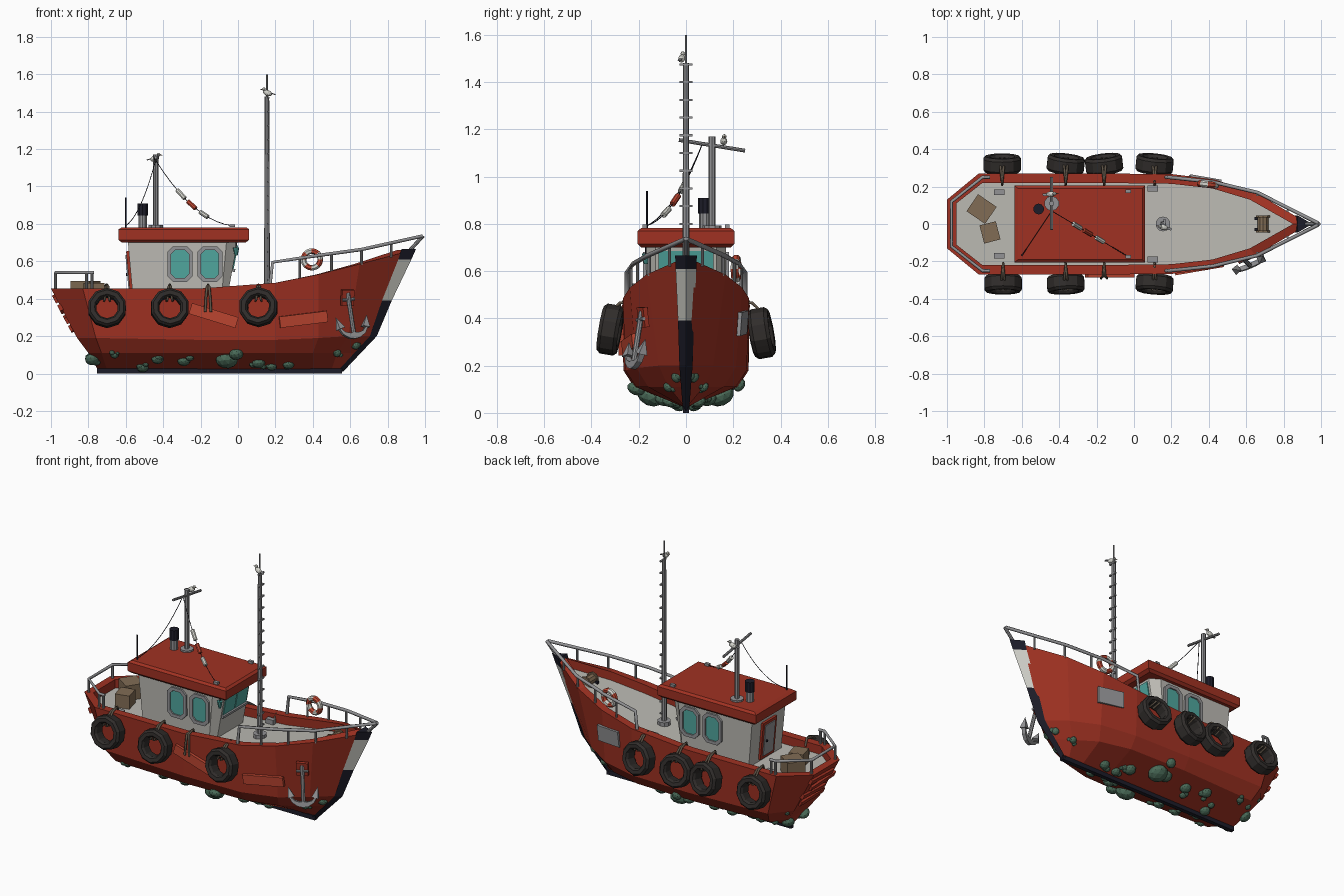
import bpy, bmesh, math, random
from mathutils import Vector, Matrix, Euler

if "Cube" in bpy.data.objects:
    bpy.data.objects.remove(bpy.data.objects["Cube"])
random.seed(4)
mats = {}
for n, c in dict(red=(.35, .031, .016), pale=(.50, .49, .45), dark=(.012, .012, .022), steel=(.29, .29, .30),
                 teal=(.08, .38, .34), rubber=(.03, .026, .024), rope=(.11, .085, .06), wood=(.22, .15, .09),
                 green=(.07, .15, .10), orange=(.5, .06, .03), white=(.65, .65, .6)).items():
    mats[n] = bpy.data.materials.new(n)
    mats[n].diffuse_color = (*c, 1)

def finish(name, bm, mat):
    bmesh.ops.remove_doubles(bm, verts=bm.verts, dist=1e-5)
    bmesh.ops.recalc_face_normals(bm, faces=bm.faces)
    me = bpy.data.meshes.new(name)
    bm.to_mesh(me); bm.free()
    me.materials.append(mats[mat])
    ob = bpy.data.objects.new(name, me)
    bpy.context.collection.objects.link(ob)
    return ob

def place(loc, rot=(0, 0, 0)):
    return Matrix.Translation(loc) @ Euler(rot).to_matrix().to_4x4()

def loft(name, rings, mat, close=False, caps=True, m=Matrix()):
    bm = bmesh.new()
    vs = [[bm.verts.new(m @ Vector(p)) for p in r] for r in rings]
    k, n = len(vs), len(vs[0])
    for i in range(k if close else k - 1):
        a, b = vs[i], vs[(i + 1) % k]
        for j in range(n):
            bm.faces.new((a[j], a[(j + 1) % n], b[(j + 1) % n], b[j]))
    if caps and not close:
        bm.faces.new(vs[0]); bm.faces.new(vs[-1])
    return finish(name, bm, mat)

def box(name, loc, size, mat, rot=(0, 0, 0)):
    bm = bmesh.new()
    bmesh.ops.create_cube(bm, size=1, matrix=place(loc, rot) @ Matrix.Diagonal((*size, 1)))
    return finish(name, bm, mat)

def cyl(name, a, b, r, mat, r2=None, n=8):
    a, b = Vector(a), Vector(b)
    bm = bmesh.new()
    m = Matrix.Translation((a + b) / 2) @ (b - a).to_track_quat('Z', 'Y').to_matrix().to_4x4()
    bmesh.ops.create_cone(bm, cap_ends=True, segments=n, radius1=r, radius2=r if r2 is None else r2,
                          depth=(b - a).length, matrix=m)
    return finish(name, bm, mat)

def blob(name, loc, size, mat, rot=(0, 0, 0), sub=2):
    bm = bmesh.new()
    bmesh.ops.create_icosphere(bm, subdivisions=sub, radius=1, matrix=place(loc, rot) @ Matrix.Diagonal((*size, 1)))
    return finish(name, bm, mat)

def tube(name, pts, r, mat):
    cu = bpy.data.curves.new(name, 'CURVE')
    cu.dimensions, cu.bevel_depth, cu.bevel_resolution, cu.use_fill_caps = '3D', r, 1, True
    sp = cu.splines.new('POLY')
    sp.points.add(len(pts) - 1)
    for p, q in zip(sp.points, pts):
        p.co = (*q, 1)
    cu.materials.append(mats[mat])
    ob = bpy.data.objects.new(name, cu)
    bpy.context.collection.objects.link(ob)

def lathe(name, prof, n, mat, m, jag=0, part=(0, 1)):
    # profile (radius, height) swept round the local Y axis
    full = part == (0, 1)
    rings = []
    for i in range(n if full else n + 1):
        a = 2 * math.pi * (part[0] + (part[1] - part[0]) * i / n)
        rings.append([(r * math.cos(a) * (1 + jag * (i % 2)), h, r * math.sin(a) * (1 + jag * (i % 2))) for r, h in prof])
    return loft(name, rings, mat, close=full, m=m)

# hull: levels of plan outlines from keel to deck edge
keel = [(-.75, 0, .02), (-.75, 0, .02), (-.7, 0, .02), (-.2, 0, .02), (.2, 0, .02), (.4, 0, .02), (.5, 0, .02), (.55, 0, .02)]
low = [(-.8, 0, .11), (-.8, .11, .11), (-.73, .2, .11), (-.2, .22, .11), (.2, .21, .11), (.4, .16, .11), (.53, .075, .11), (.64, 0, .11)]
chine = [(-.86, 0, .19), (-.86, .13, .19), (-.76, .255, .19), (-.2, .265, .18), (.2, .257, .18), (.43, .21, .19), (.59, .115, .2), (.73, 0, .2)]
gun = [(-1, 0, .455), (-1, .13, .455), (-.83, .27, .455), (-.2, .27, .455), (.2, .267, .485), (.43, .238, .53), (.65, .168, .585), (.935, 0, .66)]
inner = [(-.95, 0), (-.95, .11), (-.81, .22), (-.2, .22), (.2, .215), (.42, .19), (.62, .13), (.85, 0)]
rim = [(x, y, g[2]) for (x, y), g in zip(inner, gun)]
edge = [(x, y, z - .055) for x, y, z in rim]
both = lambda half: half + [(x, -y, z) for x, y, z in half[-2:0:-1]]
hull = loft("hull", [both(h) for h in (keel, low, chine, gun, rim, edge)], 'red', caps=False)
loft("deck", [[(x, -y, z), (x, y, z), (x, y, z - .02), (x, -y, z - .02)] for x, y, z in edge[1:]], 'pale')
box("keel_bar", (-.1, 0, .014), (1.31, .026, .028), 'dark')
bpy.context.view_layer.update()
def hull_side(x, s, z):
    # point on the hull skin at x, z on side s
    ok, p, nrm, i = hull.ray_cast((x, s, z), (0, -s, 0))
    return (p, nrm) if ok and p.y * s >= 0 else (None, None)

# stem plate in three colours: x, z, setback, half width
stem = [(.55, .01, .02, .013), (.73, .2, .025, .028), (.81, .39, .04, .034), (.915, .61, .058, .044), (.94, .667, .065, .046)]
tri = [[(x + .012, 0, z), (x - b, w, z), (x - b, -w, z)] for x, z, b, w in stem]
for n, a, b, c in (("stem_lower", 0, 3, 'dark'), ("stem_band", 2, 4, 'white'), ("stem_cap", 3, 5, 'dark')):
    loft(n, tri[a:b], c)

# wheelhouse and roof
def plan(x0, xc, x1, yw, yf, z):
    return [(x0, -yw, z), (xc, -yw, z), (x1, -yf, z), (x1, yf, z), (xc, yw, z), (x0, yw, z)]
loft("wheelhouse", [plan(-.56, -.09, -.06, .165, .13, .39), plan(-.59, -.06, .0, .17, .13, .72)], 'pale')
rect = lambda x0, x1, y, z: [(x0, -y, z), (x1, -y, z), (x1, y, z), (x0, y, z)]
loft("roof", [rect(-.62, .04, .19, .70), rect(-.64, .06, .205, .715), rect(-.64, .06, .205, .77), rect(-.62, .045, .19, .782)], 'red')
for y in (-.175, .175):
    box("roof_lug", (-.03, y, .79), (.03, .02, .015), 'steel')

def octo(w, h, c, y):
    return [(sx * (w - (c if k else 0)), y, sz * (h - (0 if k else c)))
            for sx, sz, ks in ((1, 1, (0, 1)), (-1, 1, (1, 0)), (-1, -1, (0, 1)), (1, -1, (1, 0))) for k in ks]
def window(m, w, h):
    loft("window_frame", [octo(w, h, .03, -.01), octo(w, h, .03, .014), octo(w - .02, h - .02, .022, .014), octo(w - .02, h - .02, .022, -.01)], 'steel', close=True, m=m)
    loft("window_glass", [octo(w - .019, h - .019, .022, -.008), octo(w - .019, h - .019, .022, .005)], 'teal', m=m)
for s in (-1, 1):
    for x in (-.31, -.15):
        window(place((x, s * .168, .585), (0, 0, 0 if s > 0 else math.pi)), .067, .095)
    box("front_window", (-.022, s * .06, .625), (.022, .112, .125), 'teal', (0, .18, 0))
box("front_window_sill", (-.03, 0, .553), (.03, .25, .016), 'steel', (0, .18, 0))
box("door_frame", (-.575, 0, .535), (.025, .14, .24), 'red', (0, -.09, 0))
box("door_panel", (-.577, 0, .535), (.032, .1, .2), 'steel', (0, -.09, 0))
cyl("door_handle", (-.6, .03, .53), (-.57, .03, .53), .008, 'dark')

# roof fittings
cyl("chimney_base", (-.51, .08, .78), (-.51, .08, .845), .024, 'steel', n=10)
cyl("chimney_top", (-.51, .08, .845), (-.51, .08, .91), .029, 'dark', n=10)
cyl("signal_mast", (-.44, .11, .78), (-.44, .11, 1.17), .014, 'steel')
cyl("signal_mast_foot", (-.44, .11, .78), (-.44, .11, .793), .04, 'steel', n=10)
cyl("signal_yard", (-.44, -.03, 1.155), (-.44, .25, 1.11), .008, 'steel')
cyl("aerial", (-.6, -.165, .78), (-.6, -.165, .94), .004, 'dark')
def sag(a, b, d, t):
    p = Vector(a).lerp(Vector(b), t)
    p.z -= d * 4 * t * (1 - t)
    return p
top = (-.44, .07, 1.14)
lineA, lineB = (top, (-.03, -.175, .79), .075), (top, (-.6, -.17, .79), .06)
for l in (lineA, lineB):
    tube("stay_wire", [sag(*l, i / 10) for i in range(11)], .002, 'dark')
for t, c in ((.33, 'white'), (.47, 'orange'), (.63, 'white')):
    cyl("line_float", sag(*lineA, t - .05), sag(*lineA, t + .05), .013, c)
cyl("lantern_cord", (-.01, -.17, .71), (-.01, -.17, .67), .003, 'dark')
cyl("lantern", (-.01, -.17, .63), (-.01, -.17, .675), .008, 'teal', .017)

# main mast with rungs
cyl("main_mast", (.155, 0, .42), (.155, 0, 1.48), .016, 'steel', .012)
cyl("main_mast_tip", (.155, 0, 1.48), (.155, 0, 1.6), .005, 'steel')
cyl("main_mast_foot", (.155, 0, .425), (.155, 0, .45), .04, 'steel', n=10)
for i in range(14):
    box("mast_rung", (.163, 0, .5 + i * .075), (.012, .055, .009), 'steel')

# seabirds
def bird(x, y, z, a):
    m = place((x, y, z), (0, 0, a))
    blob("bird_body", m @ Vector((0, 0, 0)), (.026, .015, .016), 'white', (0, -.35, a))
    blob("bird_head", m @ Vector((.02, 0, .02)), (.01, .01, .01), 'white')
    cyl("bird_beak", m @ Vector((.027, 0, .02)), m @ Vector((.044, 0, .016)), .004, 'wood', 0, 5)
    box("bird_tail", m @ Vector((-.028, 0, -.004)), (.03, .014, .005), 'steel', (0, -.3, a))
bird(.158, -.018, 1.5, 2.9)
bird(-.445, .16, 1.15, .1)

# rails on bow and stern
for s in (-1, 1):
    path = [(.17, s * .25, .46), (.185, s * .25, .595), (.42, s * .225, .63), (.66, s * .168, .663), (.985, s * .004, .735)]
    tube("bow_rail", path, .01, 'steel')
    for x, y, z0, z1 in ((.33, .234, .5, .617), (.5, .205, .535, .641), (.66, .155, .58, .663), (.82, .07, .62, .697)):
        cyl("bow_rail_post", (x, s * y, z0), (x, s * y, z1), .007, 'steel')
    for x, y in ((-.975, .12), (-.81, .25), (-.78, .25)):
        cyl("stern_rail_post", (x, s * y, .44), (x, s * y, .54), .008, 'steel')
    for x, y, z in ((-.72, .17, .415), (.1, .19, .44)):
        box("cleat", (x, s * y, z), (.055, .03, .03), 'steel')
cyl("bow_rail_tip", (.92, 0, .66), (.99, 0, .737), .01, 'steel')
tube("stern_rail", [(-.77, -.25, .54), (-.81, -.25, .54), (-.975, -.12, .54), (-.975, .12, .54), (-.81, .25, .54), (-.77, .25, .54)], .009, 'steel')

# tyre fenders hung on ropes
tyre = [(.057, .028), (.066, .041), (.088, .043), (.1, .028), (.1, -.028), (.088, -.043), (.066, -.041), (.057, -.028)]
for s, x, z, yaw in ((-1, -.7, .35, 0), (-1, -.365, .35, .05), (-1, .11, .355, -.08), (1, -.705, .34, 0),
                     (1, -.365, .335, -.12), (1, -.16, .335, .12), (1, .11, .34, -.1)):
    lathe("tyre", tyre, 20, 'rubber', place((x, s * .32, z), (s * .17, 0, yaw)), .045)
for s, x in ((-1, -.7), (-1, -.365), (-1, -.16), (-1, .11), (1, -.705), (1, -.365), (1, -.16), (1, .11)):
    for d in (-.012, .012):
        bare = s < 0 and x == -.16
        tube("fender_rope", [(x, s * .21, .43), (x, s * .225, .475), (x + d / 2, s * .28, .465),
                             (x + d, s * (.285 if bare else .35), .40), (x + d * 1.3, s * .29, .33 if bare else .39)], .007, 'rope')

# life ring: alternating arcs
rp = [(.03, 0), (.036, .015), (.05, .017), (.059, .008), (.059, -.008), (.05, -.017), (.036, -.015)]
for i in range(8):
    lathe("life_ring", rp, 3, 'orange' if i % 2 else 'white', place((.395, .212, .61), (0, 0, -.12)), part=(i / 8, (i + 1) / 8))

# anchor on its hawse plate
box("hawse_plate", (.585, -.182, .405), (.07, .02, .085), 'red', (.12, 0, .4))
am = place((.6, -.195, .31), (-.2, -.08, .4))
P = lambda x, z: am @ Vector((x, -.012, z))
cyl("anchor_shank", P(0, .12), P(0, -.11), .012, 'steel')
cyl("anchor_stock", P(-.035, .085), P(.035, .085), .008, 'steel')
loft("anchor_arms", [[am @ Vector((r * math.sin(a), h - .012, -.04 - r * math.cos(a))) for r, h in ((.09, .012), (.09, -.012), (.054 + .022 * abs(a), -.012), (.054 + .022 * abs(a), .012))]
                     for a in (-1.3, -.8, -.35, 0, .35, .8, 1.3)], 'steel')
for s in (-1, 1):
    cyl("anchor_fluke", P(s * .072, -.07), P(s * .09, -.005), .028, 'steel', 0, 4)

# repair boards, registration plate, stern planks
box("side_board", (-.13, -.275, .31), (.26, .02, .06), 'orange', (0, .3, 0))
box("side_board", (.35, -.24, .29), (.26, .02, .06), 'orange', (.07, -.12, .17))
box("name_plate", (.38, .24, .38), (.17, .016, .1), 'steel', (-.08, .05, -.17))
for z, y, r in ((.4, .02, .05), (.345, -.03, -.08), (.29, .02, .06), (.24, 0, -.03)):
    box("stern_plank", (-1 + (.455 - z) * .53 - .004, y, z), (.02, .23, .035), 'red', (r, -.486, 0))

# cargo and windlass
box("crate", (-.815, .08, .445), (.12, .11, .1), 'wood', (0, 0, -.6))
box("crate", (-.77, -.045, .44), (.09, .1, .09), 'wood', (0, 0, .25))
cyl("windlass_drum", (.69, -.035, .56), (.69, .035, .56), .03, 'wood', n=10)
for s in (-1, 1):
    cyl("windlass_cheek", (.69, s * .035, .56), (.69, s * .045, .56), .04, 'wood', n=10)
    box("windlass_foot", (.69, s * .03, .54), (.09, .015, .03), 'dark')

# barnacle clusters seated on the bottom
spots = [(-.85, .155, .028), (-.78, .08, .038), (-.66, .1, .022), (-.51, .035, .032), (-.43, .08, .033), (-.29, .07, .034),
         (-.06, .08, .06), (.11, .06, .036), (.18, .04, .028), (.27, .05, .03), (.53, .11, .022), (.63, .15, .022)]
for s in (-1, 1):
    for x, z, r in spots:
        for k in range(3):
            q = r * (1, .65, .5)[k]
            o = 0 if k == 0 else r * 1.1
            p, nrm = hull_side(x + o * random.uniform(-1, 1), s, max(.03, z + o * random.uniform(-.6, .6)))
            if p:
                rot = Vector(nrm).to_track_quat('Z', 'Y').to_euler()
                blob("barnacle", p + nrm * q * .15, (q, q, q * .7), 'green', rot)

for m in bpy.data.materials:
    if m.users and not m.is_grease_pencil:
        m.use_nodes = True
        m.node_tree.nodes["Principled BSDF"].inputs["Base Color"].default_value = m.diffuse_color
